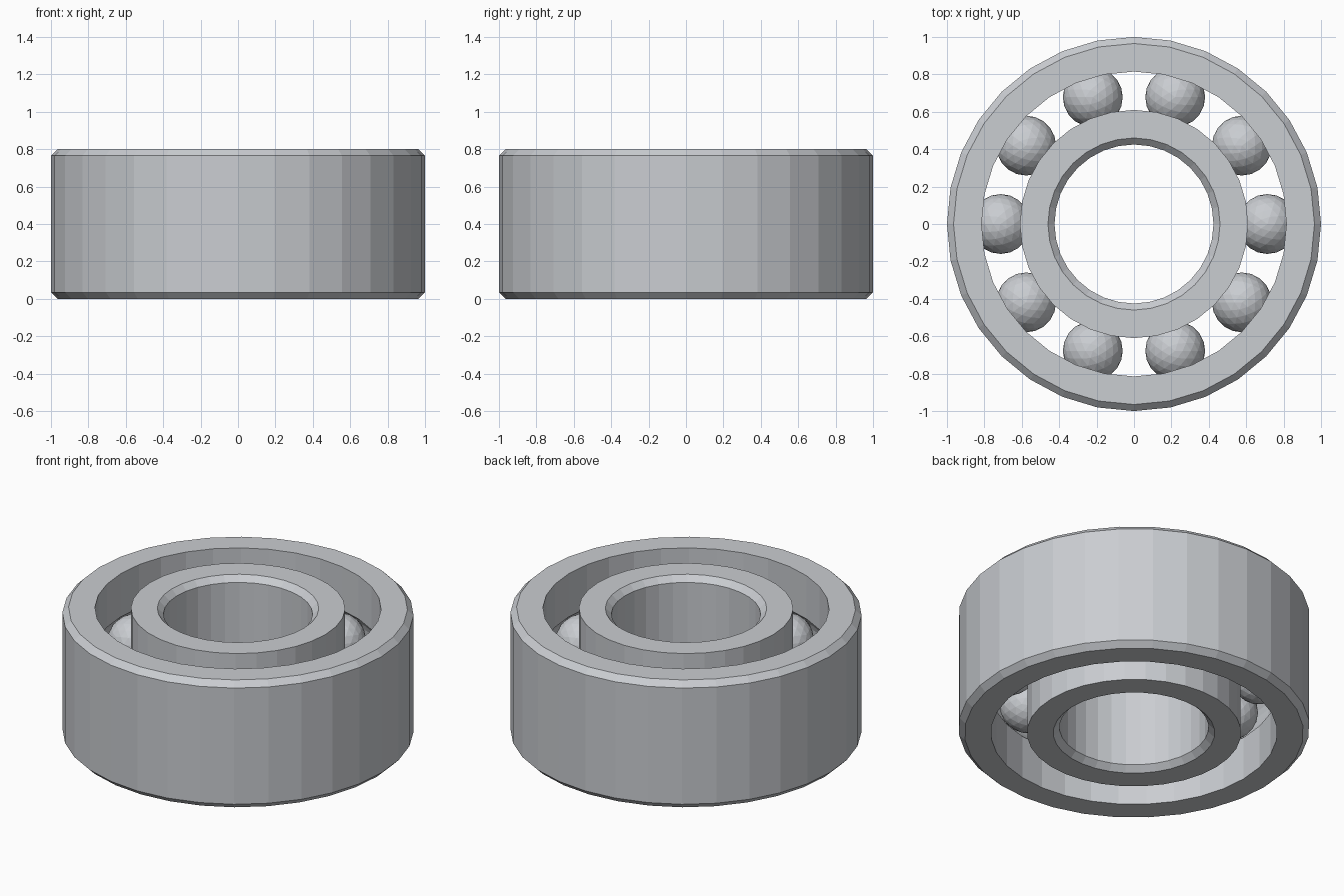
import bpy, bmesh
from math import sin, cos, pi, radians, asin

cube = bpy.data.objects.get("Cube")
if cube:
    bpy.data.objects.remove(cube, do_unlink=True)

HEIGHT, MID = 0.8, 0.4
SEGMENTS = 32
BALL_COUNT, BALL_RADIUS, PITCH_RADIUS = 10, 0.16, 0.713
CHAMFER = 0.035

steel = bpy.data.materials.new("brushed steel")
steel.use_nodes = True
colour = (0.59, 0.61, 0.64, 1)
steel.diffuse_color = colour
steel.node_tree.nodes["Principled BSDF"].inputs["Base Color"].default_value = colour


def add_object(name, bm):
    bmesh.ops.recalc_face_normals(bm, faces=bm.faces)
    mesh = bpy.data.meshes.new(name)
    bm.to_mesh(mesh)
    bm.free()
    mesh.materials.append(steel)
    obj = bpy.data.objects.new(name, mesh)
    bpy.context.collection.objects.link(obj)
    return obj


def lathe(name, profile):
    """Turn a closed (radius, z) profile into a faceted ring."""
    bm = bmesh.new()
    rings = []
    for s in range(SEGMENTS):
        a = 2 * pi * s / SEGMENTS
        rings.append([bm.verts.new((r * cos(a), r * sin(a), z)) for r, z in profile])
    n = len(profile)
    for s in range(SEGMENTS):
        here, there = rings[s], rings[(s + 1) % SEGMENTS]
        for i in range(n):
            j = (i + 1) % n
            bm.faces.new((here[i], there[i], there[j], here[j]))
    return add_object(name, bm)


def groove(wall, side, steps=8):
    """Raceway arc cut into a wall, listed from bottom to top."""
    radius = BALL_RADIUS + 0.004
    half = pi / 2 - asin(abs(wall - PITCH_RADIUS) / radius)
    angles = [-half + 2 * half * k / steps for k in range(steps + 1)]
    return [(PITCH_RADIUS + side * radius * cos(a), MID + radius * sin(a)) for a in angles]


# Outer ring: chamfered outside, raceway inside
outer_wall = 0.815
lathe("outer_ring", [(outer_wall, 0)] + groove(outer_wall, 1) + [
    (outer_wall, HEIGHT), (1 - CHAMFER, HEIGHT), (1, HEIGHT - CHAMFER),
    (1, CHAMFER), (1 - CHAMFER, 0)])

# Inner ring: chamfered bore, raceway outside
inner_wall, bore = 0.61, 0.425
lathe("inner_ring", [(inner_wall, 0)] + groove(inner_wall, -1) + [
    (inner_wall, HEIGHT), (bore + CHAMFER, HEIGHT), (bore, HEIGHT - CHAMFER),
    (bore, CHAMFER), (bore + CHAMFER, 0)])

# Balls spaced evenly round the raceway
for k in range(BALL_COUNT):
    bm = bmesh.new()
    bmesh.ops.create_icosphere(bm, subdivisions=3, radius=BALL_RADIUS)
    ball = add_object(f"ball_{k + 1}", bm)
    a = radians(360 / BALL_COUNT * k)
    ball.location = (PITCH_RADIUS * cos(a), PITCH_RADIUS * sin(a), MID)
    ball.rotation_euler.z = a
